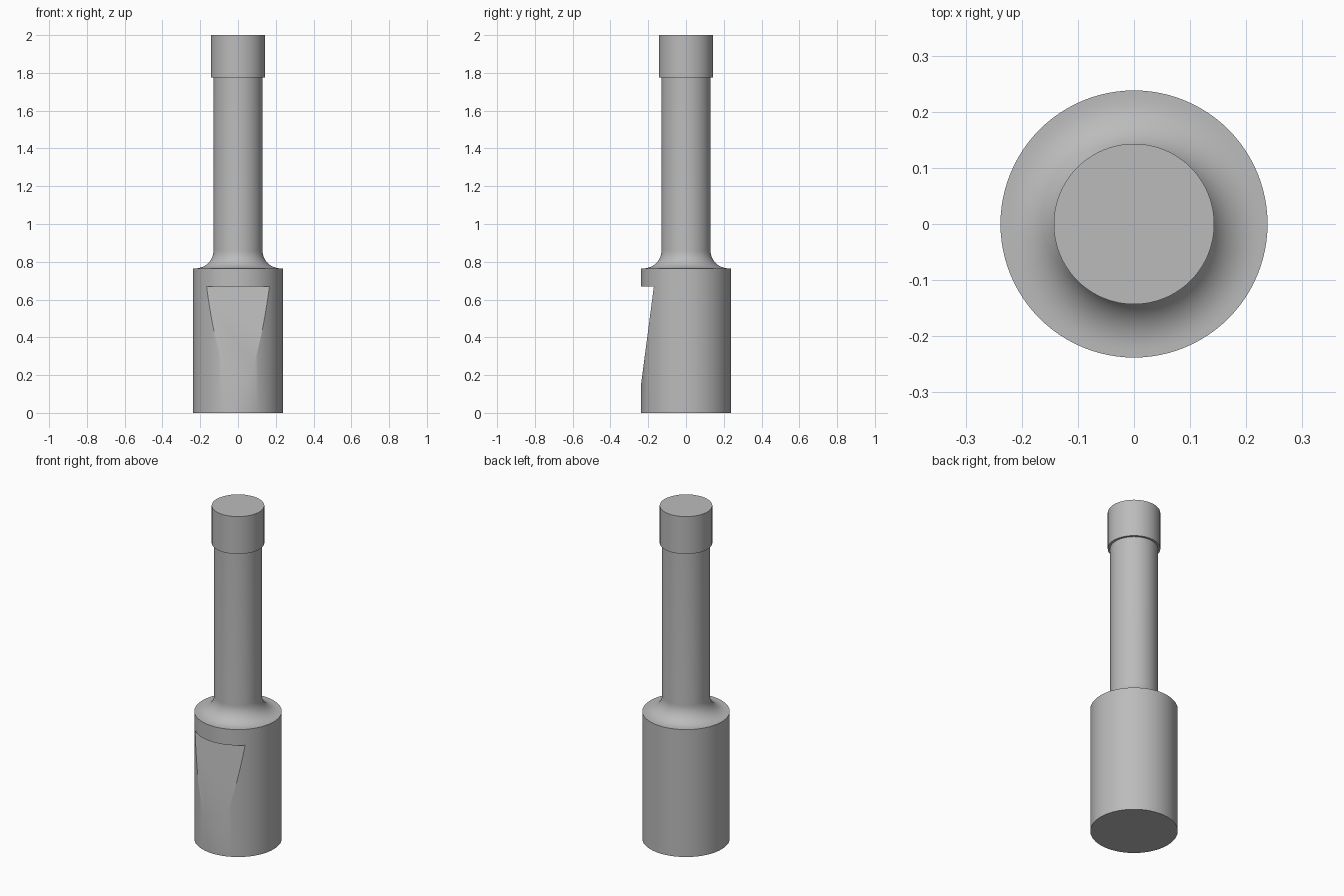
import bpy, bmesh, math

cube = bpy.data.objects.get("Cube")
if cube:
    bpy.data.objects.remove(cube)

BODY_R, SHAFT_R, CAP_R = 0.238, 0.13, 0.143
SIDES = 96

steel = bpy.data.materials.new("grey steel")
steel.use_nodes = True
GREY = (0.5, 0.5, 0.5, 1)
steel.diffuse_color = GREY
steel.node_tree.nodes["Principled BSDF"].inputs["Base Color"].default_value = GREY


def add_object(name, bm):
    bmesh.ops.recalc_face_normals(bm, faces=bm.faces)
    mesh = bpy.data.meshes.new(name)
    bm.to_mesh(mesh)
    bm.free()
    mesh.materials.append(steel)
    obj = bpy.data.objects.new(name, mesh)
    bpy.context.collection.objects.link(obj)
    return obj


def lathe(name, profile):
    """Turn a radius/height profile around z and close both ends."""
    bm = bmesh.new()
    rings = []
    for r, z in profile:
        rings.append([bm.verts.new((r * math.cos(a), r * math.sin(a), z))
                      for a in (math.tau * i / SIDES for i in range(SIDES))])
    for low, high in zip(rings, rings[1:]):
        for i in range(SIDES):
            j = (i + 1) % SIDES
            bm.faces.new((low[i], low[j], high[j], high[i]))
    bm.faces.new(rings[0])
    bm.faces.new(rings[-1])
    return add_object(name, bm)


# Body, concave shoulder, shaft and end collar as one turned piece
fillet_r = 0.095
fillet = [(SHAFT_R + fillet_r * (1 - math.cos(a)), 0.86 - fillet_r * math.sin(a))
          for a in (math.pi / 2 * i / 12 for i in range(12, -1, -1))]
profile = [(BODY_R, 0), (BODY_R, 0.765)] + fillet
profile += [(SHAFT_R, 1.775), (CAP_R, 1.775), (CAP_R, 2)]
pin = lathe("turned_pin", profile)

# Wedge that cuts the sloping flat into the front of the body
bm = bmesh.new()
section = [(-0.17, 0.67), (-0.5, 0.67), (-0.5, 0.15), (-BODY_R, 0.15)]
ends = [[bm.verts.new((x, y, z)) for y, z in section] for x in (-0.4, 0.4)]
for end in ends:
    bm.faces.new(end)
for i in range(4):
    j = (i + 1) % 4
    bm.faces.new((ends[0][i], ends[0][j], ends[1][j], ends[1][i]))
cutter = add_object("flat_cutter", bm)
cutter.hide_render = True

cut = pin.modifiers.new("sloping flat", 'BOOLEAN')
cut.operation = 'DIFFERENCE'
cut.solver = 'EXACT'
cut.object = cutter

# Apply the cut, then shade the round surfaces smooth
bpy.ops.object.select_all(action='DESELECT')
bpy.context.view_layer.objects.active = pin
pin.select_set(True)
bpy.ops.object.modifier_apply(modifier=cut.name)
bpy.data.objects.remove(cutter)
bpy.ops.object.shade_smooth_by_angle(angle=math.radians(25))
